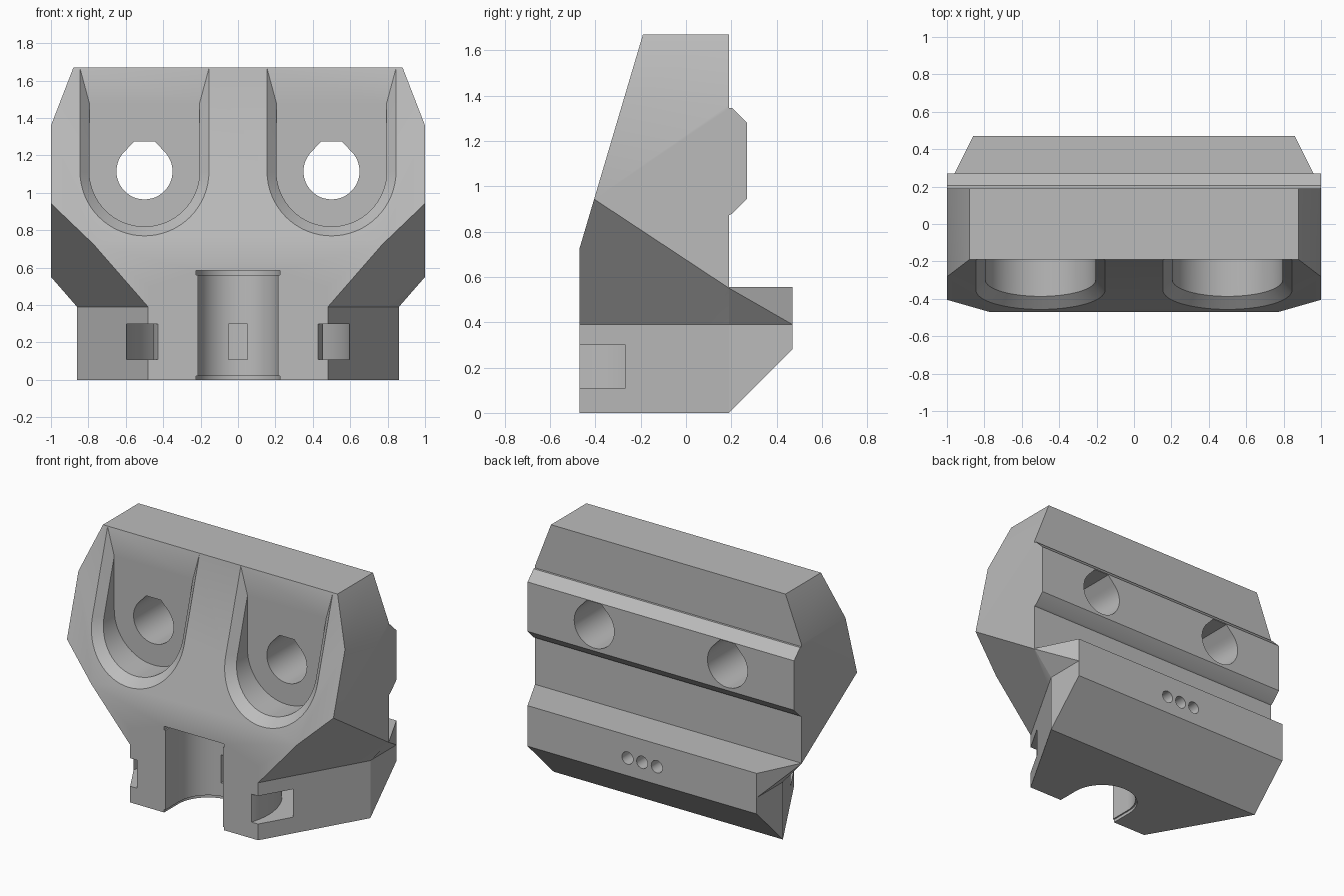
import bpy, bmesh, math
from mathutils import Vector

if "Cube" in bpy.data.objects:
    bpy.data.objects.remove(bpy.data.objects["Cube"], do_unlink=True)

grey = bpy.data.materials.new("mid grey plastic")
grey.use_nodes = True
grey.diffuse_color = (0.5, 0.5, 0.5, 1)
grey.node_tree.nodes["Principled BSDF"].inputs["Base Color"].default_value = grey.diffuse_color


def loft(name, rings, cuts=()):
    """Closed solid through equal rings; each cut (point, normal) removes the normal's side."""
    bm = bmesh.new()
    loops = [[bm.verts.new(p) for p in ring] for ring in rings]
    n = len(loops[0])
    for a, b in zip(loops, loops[1:]):
        for i in range(n):
            j = (i + 1) % n
            bm.faces.new((a[i], a[j], b[j], b[i]))
    bm.faces.new(loops[0][::-1])
    bm.faces.new(loops[-1])
    for point, normal in cuts:
        bmesh.ops.bisect_plane(bm, geom=bm.verts[:] + bm.edges[:] + bm.faces[:],
                               plane_co=point, plane_no=normal, clear_outer=True)
        bmesh.ops.holes_fill(bm, edges=[e for e in bm.edges if e.is_boundary])
    bmesh.ops.recalc_face_normals(bm, faces=bm.faces)
    mesh = bpy.data.meshes.new(name)
    bm.to_mesh(mesh)
    bm.free()
    mesh.materials.append(grey)
    obj = bpy.data.objects.new(name, mesh)
    bpy.context.collection.objects.link(obj)
    return obj


def prism(name, outline, axis, lo, hi, cuts=()):
    place = {"x": lambda a, b, t: (t, a, b),
             "y": lambda a, b, t: (a, t, b),
             "z": lambda a, b, t: (a, b, t)}[axis]
    return loft(name, [[place(a, b, t) for a, b in outline] for t in (lo, hi)], cuts)


def arc(cx, cy, r, start, end, steps):
    angles = [math.radians(start + (end - start) * i / steps) for i in range(steps + 1)]
    return [(cx + r * math.cos(a), cy + r * math.sin(a)) for a in angles]


def circle(cx, cy, r, steps):
    return arc(cx, cy, r, 0, 360, steps)[:-1]


def mirrored(half):
    return half + [(-x, y) for x, y in reversed(half)]


def combine(target, tool, operation="DIFFERENCE"):
    mod = target.modifiers.new("combine", "BOOLEAN")
    mod.operation, mod.solver, mod.object = operation, "EXACT", tool
    bpy.context.view_layer.objects.active = target
    bpy.ops.object.modifier_apply(modifier=mod.name)
    bpy.data.objects.remove(tool, do_unlink=True)


# Sloping undercuts and top corner chamfers, on both ends
FRONT, BACK, WALL, SHELF = -0.47, 0.47, 0.19, 0.39
under, corners = [], []
for s in (1, -1):
    under += [((s * 0.48, FRONT, SHELF), (s * 1.146, -0.66, -1)),
              ((s * 0.86, WALL, SHELF), (s * 1.146, 0, -1))]
    corners.append(((s, 0, 1.36), (s * 0.31, 0, 0.12)))

# Main upper body with the rear rail
side = [(FRONT, SHELF), (WALL, SHELF), (WALL, 0.872), (0.205, 0.88), (0.27, 0.945),
        (0.27, 1.28), (0.205, 1.345), (WALL, 1.345), (WALL, 1.67), (-0.19, 1.67), (FRONT, 0.725)]
body = prism("carriage_body", side, "x", -1, 1, under + corners)

# Rear ledge with angled ends
ledge = prism("rear_ledge", mirrored([(1, 0.1), (1, WALL), (0.86, BACK)]),
              "z", SHELF, 0.555, under)
combine(body, ledge, "UNION")

# Narrow lower block with chamfered underside at the back
base = prism("lower_block", mirrored([(0.48, FRONT), (0.86, WALL), (0.86, BACK)]),
             "z", 0, 0.5, [((0, WALL, 0), (0, 1, -1))])
combine(body, base, "UNION")

# Round-backed vertical channel with slightly flared ends
AXIS_Y = -0.32
for r, lo, hi in ((0.215, -0.1, 0.575), (0.225, 0.56, 0.585), (0.225, -0.1, 0.02)):
    channel = arc(0, AXIS_Y, r, 0, 180, 32) + [(-r, -0.8), (r, -0.8)]
    combine(body, prism("channel_cutter", channel, "z", lo, hi))

# Curved strap slot around the channel, and the window behind it
strap = prism("strap_cutter", circle(0, AXIS_Y, 0.6, 64), "z", 0.11, 0.30)
combine(strap, prism("strap_core", circle(0, AXIS_Y, 0.455, 64), "z", -0.1, 0.6))
combine(body, strap)
window = [(-0.05, 0.11), (0.05, 0.11), (0.05, 0.30), (-0.05, 0.30)]
combine(body, prism("window_cutter", window, "y", -0.2, 0.2))


# Chamfered bolt recesses that follow the sloping front
def slope(z):
    return FRONT + (z - 0.725) * 0.28 / 0.945


BOLT_Z = 1.115
for cx in (-0.5, 0.5):
    rings = []
    for offset, r in ((-0.3, 0.345), (0, 0.345), (0.055, 0.295), (0.6, 0.295)):
        outline = [(cx - r, 1.8)] + arc(cx, BOLT_Z, r, 180, 360, 32) + [(cx + r, 1.8)]
        rings.append([(x, slope(z) + offset, z) for x, z in outline])
    combine(body, loft("recess_cutter", rings, [((0, -0.191, 0), (0, 1, 0))]))
    # Bolt hole with a flattened teardrop top
    hole = arc(cx, BOLT_Z, 0.15, 135, 405, 36) + [(cx + 0.055, 1.275), (cx - 0.055, 1.275)]
    combine(body, prism("bolt_hole_cutter", hole, "y", -0.6, 0.6))

# Three small holes in the back of the ledge
for i in (-1, 0, 1):
    combine(body, prism("small_hole_cutter", circle(i * 0.11, 0.4, 0.042, 20), "y", 0.25, 0.6))

# Soft shading on round walls, crisp edges elsewhere
bpy.ops.object.select_all(action="DESELECT")
body.select_set(True)
bpy.context.view_layer.objects.active = body
bpy.ops.object.shade_smooth_by_angle(angle=math.radians(25))
